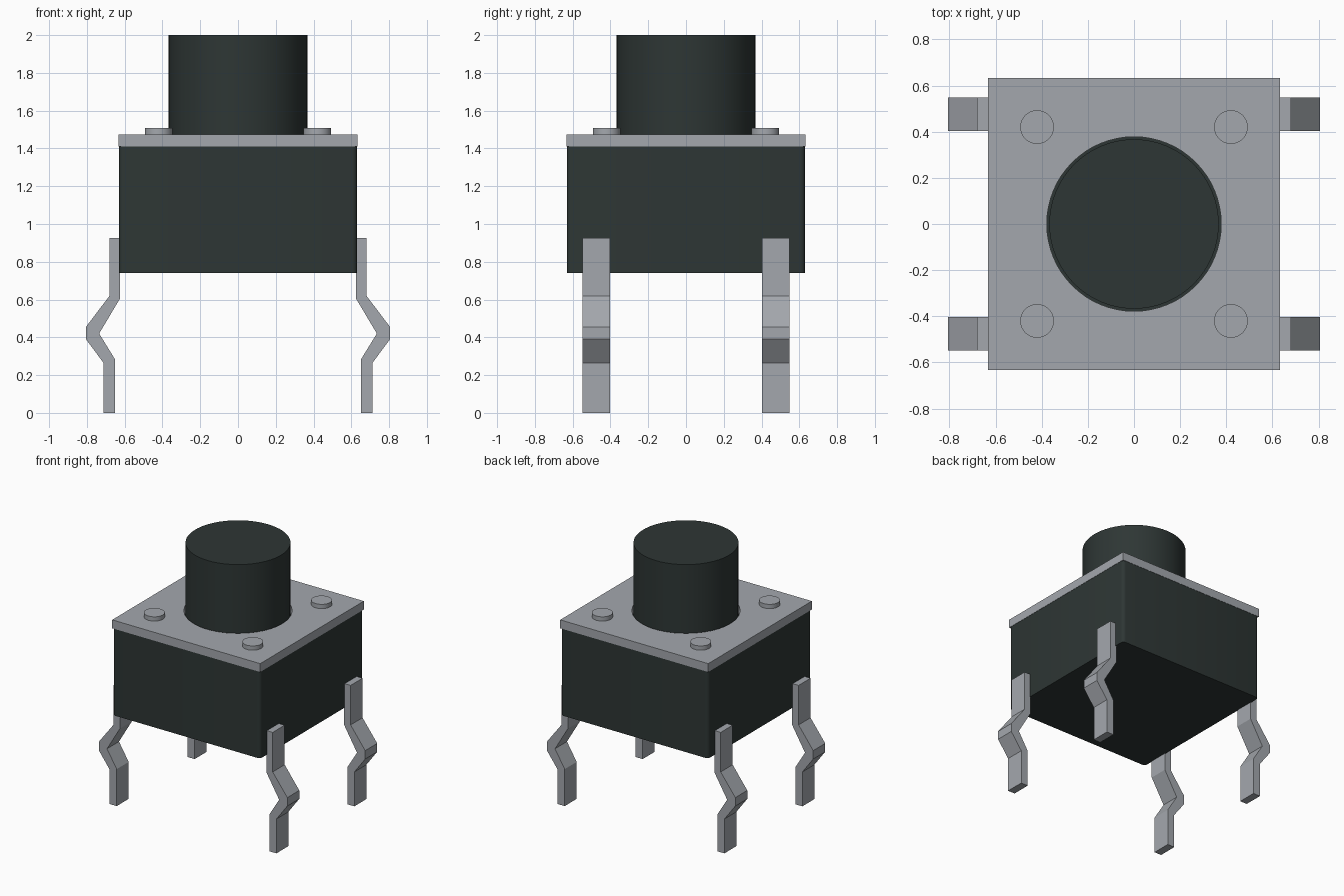
import bpy, bmesh

if "Cube" in bpy.data.objects:
    bpy.data.objects.remove(bpy.data.objects["Cube"])


def material(name, rgb):
    m = bpy.data.materials.new(name)
    m.diffuse_color = (*rgb, 1)
    m.use_nodes = True
    m.node_tree.nodes["Principled BSDF"].inputs["Base Color"].default_value = m.diffuse_color
    return m


DARK = material("dark plastic", (0.027, 0.037, 0.035))
METAL = material("grey metal", (0.37, 0.39, 0.42))


def finish(ob, name, mat, smooth=False):
    ob.name = name
    ob.data.materials.append(mat)
    if smooth:
        bpy.ops.object.shade_smooth_by_angle()
    return ob


def box(name, half, z0, z1, mat):
    bpy.ops.mesh.primitive_cube_add(size=1, location=(0, 0, (z0 + z1) / 2))
    ob = bpy.context.object
    ob.scale = (2 * half, 2 * half, z1 - z0)
    bpy.ops.object.transform_apply(location=True, rotation=False, scale=True)
    return finish(ob, name, mat)


def cylinder(name, r, x, y, z0, z1, mat, sides=64):
    bpy.ops.mesh.primitive_cylinder_add(vertices=sides, radius=r, depth=z1 - z0,
                                        location=(x, y, (z0 + z1) / 2))
    return finish(bpy.context.object, name, mat, True)


# Housing with slightly rounded upright corners
housing = box("housing", 0.63, 0.74, 1.41, DARK)
bm = bmesh.new()
bm.from_mesh(housing.data)
upright = [e for e in bm.edges if abs(e.verts[0].co.z - e.verts[1].co.z) > 0.1]
bmesh.ops.bevel(bm, geom=upright, offset=0.025, segments=4, profile=0.5, affect='EDGES')
bm.to_mesh(housing.data)
bm.free()
bpy.ops.object.shade_smooth_by_angle()

# Metal cover with a round hole for the button
cover = box("cover_plate", 0.632, 1.41, 1.475, METAL)
cutter = cylinder("hole_cutter", 0.378, 0, 0, 1.3, 1.6, METAL)
cutter.hide_render = True
cutter.hide_viewport = False
mod = cover.modifiers.new("hole", 'BOOLEAN')
mod.operation = 'DIFFERENCE'
mod.solver = 'EXACT'
mod.object = cutter
bpy.context.view_layer.objects.active = cover
bpy.ops.object.modifier_apply(modifier=mod.name)
bpy.data.objects.remove(cutter)

# Push button
cylinder("button", 0.367, 0, 0, 1.40, 2.0, DARK)

# Rivets on the cover corners
for x in (-0.42, 0.42):
    for y in (-0.42, 0.42):
        cylinder("rivet", 0.073, x, y, 1.46, 1.508, METAL, 32)

# Kinked legs: side profile in x and z, extruded along y
PROFILE = [(0.625, 0.925), (0.625, 0.605), (0.735, 0.42), (0.652, 0.285), (0.652, 0),
           (0.712, 0), (0.712, 0.265), (0.805, 0.39), (0.805, 0.455), (0.68, 0.62),
           (0.68, 0.925)]


def leg(sx, y0, y1):
    bm = bmesh.new()
    face = bm.faces.new([bm.verts.new((sx * x, y0, z)) for x, z in PROFILE])
    out = bmesh.ops.extrude_face_region(bm, geom=[face])
    moved = [v for v in out["geom"] if isinstance(v, bmesh.types.BMVert)]
    bmesh.ops.translate(bm, verts=moved, vec=(0, y1 - y0, 0))
    bmesh.ops.recalc_face_normals(bm, faces=bm.faces)
    me = bpy.data.meshes.new("leg")
    bm.to_mesh(me)
    bm.free()
    ob = bpy.data.objects.new("leg", me)
    bpy.context.collection.objects.link(ob)
    finish(ob, "leg", METAL)


for sx in (-1, 1):
    leg(sx, -0.548, -0.402)
    leg(sx, 0.402, 0.548)
